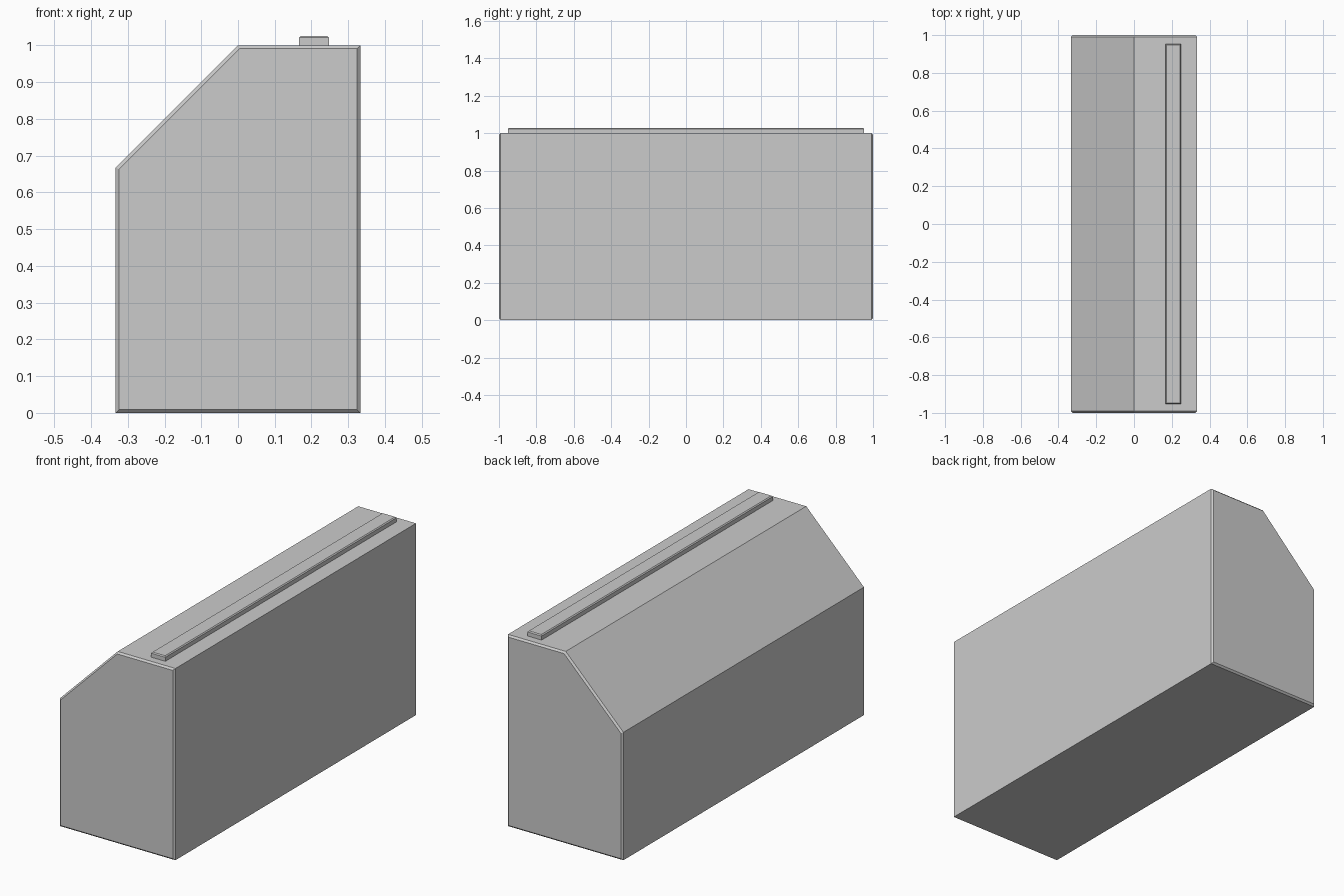
import bpy, bmesh

if "Cube" in bpy.data.objects:
    bpy.data.objects.remove(bpy.data.objects["Cube"])


def loft(name, rings):
    """Join matching rings of points into a closed, flat-faced solid."""
    bm = bmesh.new()
    loops = [[bm.verts.new(p) for p in ring] for ring in rings]
    n = len(loops[0])
    for a, b in zip(loops, loops[1:]):
        for i in range(n):
            j = (i + 1) % n
            bm.faces.new((a[i], a[j], b[j], b[i]))
    bm.faces.new(loops[0])
    bm.faces.new(loops[-1])
    bmesh.ops.recalc_face_normals(bm, faces=bm.faces)
    mesh = bpy.data.meshes.new(name)
    bm.to_mesh(mesh)
    bm.free()
    obj = bpy.data.objects.new(name, mesh)
    bpy.context.collection.objects.link(obj)
    return obj


# Body: sloped-top profile, with small chamfers around both end faces
W, C = 0.333, 0.009
outer = [(-W, 0), (W, 0), (W, 1), (0, 1), (-W, 1 - W)]
d = C * 0.414  # corner shift along a 45 degree mitre
inner = [(-W + C, C), (W - C, C), (W - C, 1 - C), (d, 1 - C), (-W + C, 1 - W - d)]
loft("body", [[(x, y, z) for x, z in prof] for prof, y in
              ((inner, -1), (outer, -1 + C), (outer, 1 - C), (inner, 1))])


# Top rail: long thin bar with a chamfered upper rim
def rect(inset, z):
    x0, x1, y = 0.166 + inset, 0.248 - inset, 0.953 - inset
    return [(x0, -y, z), (x1, -y, z), (x1, y, z), (x0, y, z)]


loft("top_rail", [rect(0, 0.999), rect(0, 1.021), rect(0.005, 1.026)])
